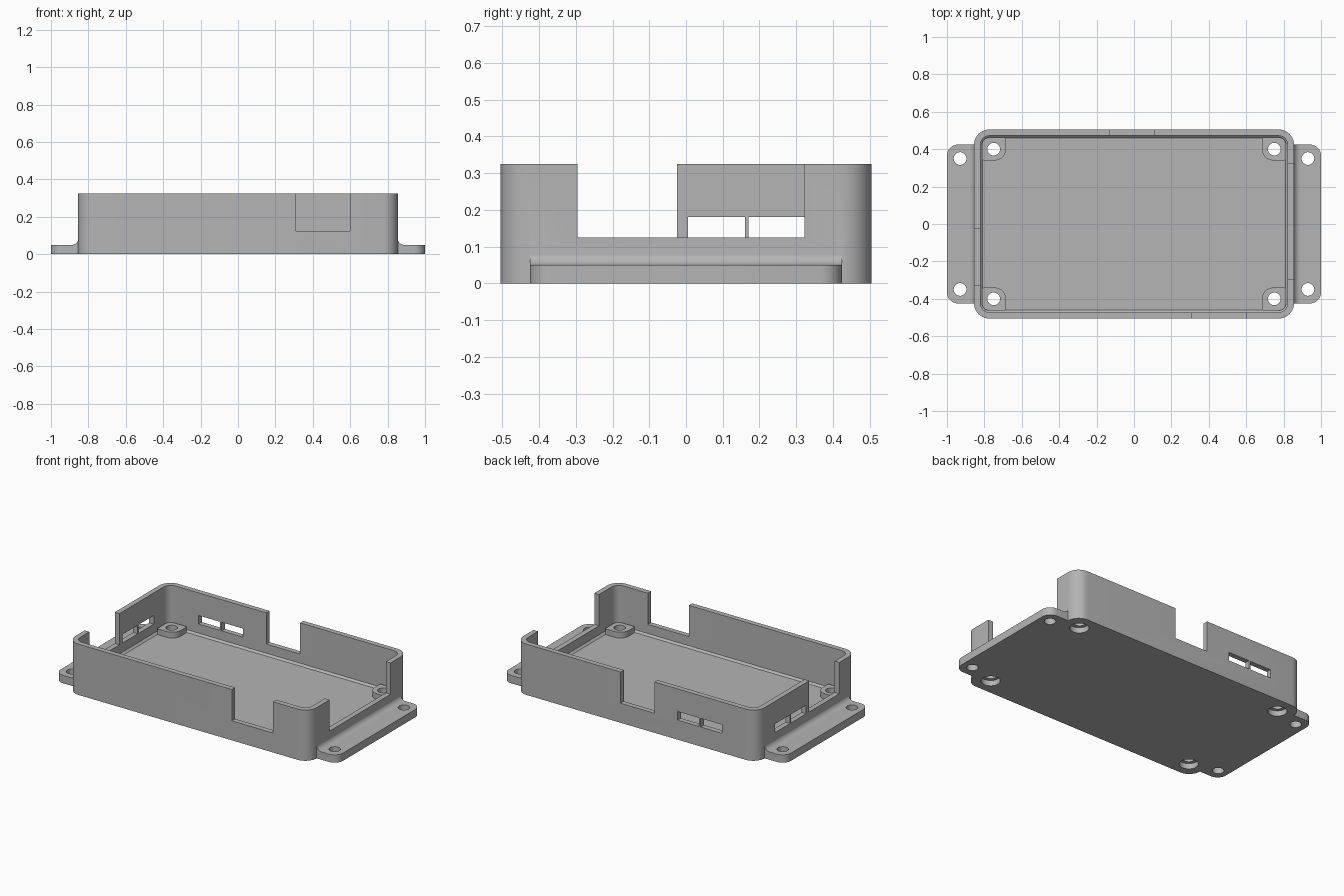
import bpy, bmesh, math

if "Cube" in bpy.data.objects:
    bpy.data.objects.remove(bpy.data.objects["Cube"], do_unlink=True)

grey = bpy.data.materials.new("light_grey_plastic")
grey.use_nodes = True
grey.diffuse_color = (0.46, 0.46, 0.46, 1)
grey.node_tree.nodes["Principled BSDF"].inputs["Base Color"].default_value = grey.diffuse_color

WALL_X, WALL_Y, TOP = 0.855, 0.505, 0.325
THICK, FLOOR, SILL = 0.033, 0.055, 0.125


def prism(name, points, depth):
    """Closed solid: a loop of 3D points pushed along a depth vector."""
    bm = bmesh.new()
    face = bm.faces.new([bm.verts.new(p) for p in points])
    out = bmesh.ops.extrude_face_region(bm, geom=[face])
    bmesh.ops.translate(bm, vec=depth, verts=[g for g in out["geom"] if isinstance(g, bmesh.types.BMVert)])
    bmesh.ops.recalc_face_normals(bm, faces=bm.faces)
    mesh = bpy.data.meshes.new(name)
    bm.to_mesh(mesh)
    bm.free()
    ob = bpy.data.objects.new(name, mesh)
    bpy.context.collection.objects.link(ob)
    mesh.materials.append(grey)
    return ob


def rounded(name, x0, x1, y0, y1, z0, z1, radii, steps=10):
    """Upright block with four corner radii, counter-clockwise from +x +y."""
    corners = [(x1, y1, -1, -1), (x0, y1, 1, -1), (x0, y0, 1, 1), (x1, y0, -1, 1)]
    pts = []
    for i, ((x, y, sx, sy), r) in enumerate(zip(corners, radii)):
        for k in range(steps + 1):
            a = math.pi / 2 * (i + k / steps)
            pts.append((x + sx * r + r * math.cos(a), y + sy * r + r * math.sin(a), z0))
    return prism(name, pts, (0, 0, z1 - z0))


def box(name, x0, x1, y0, y1, z0, z1):
    return prism(name, [(x0, y0, z0), (x1, y0, z0), (x1, y1, z0), (x0, y1, z0)], (0, 0, z1 - z0))


def cylinder(name, x, y, r, z0, z1, n=32):
    turn = [2 * math.pi * k / n for k in range(n)]
    return prism(name, [(x + r * math.cos(a), y + r * math.sin(a), z0) for a in turn], (0, 0, z1 - z0))


def combine(target, tool, operation):
    mod = target.modifiers.new("combine", "BOOLEAN")
    mod.object, mod.operation, mod.solver = tool, operation, "EXACT"
    bpy.context.view_layer.objects.active = target
    bpy.ops.object.modifier_apply(modifier=mod.name)
    bpy.data.objects.remove(tool, do_unlink=True)


# Mounting flanges: thin plate profile with a fillet rising into the end walls
fillet, plate = 0.035, 0.05
right = [(1.05, 0), (1.05, plate)]
for k in range(9):
    a = math.pi / 2 * k / 8
    right.append((WALL_X + fillet - 0.001 - fillet * math.sin(a), plate + fillet * (1 - math.cos(a))))
outline = right + [(-x, z) for x, z in reversed(right)]
flanges = prism("mounting_flanges", [(x, -0.6, z) for x, z in outline], (0, 1.2, 0))
combine(flanges, rounded("flange_outline", -1, 1, -0.425, 0.425, -0.1, 0.2, [0.06] * 4), "INTERSECT")

# Outer box joined to the flanges, then hollowed
case = rounded("enclosure_tray", -WALL_X, WALL_X, -WALL_Y, WALL_Y, 0, TOP, [0.08] * 4)
combine(case, flanges, "UNION")
ix, iy = WALL_X - THICK, WALL_Y - THICK
pocket = rounded("pocket", -ix, ix, -iy, iy, FLOOR, TOP + 0.1, [0.05] * 4)
bm = bmesh.new()
bm.from_mesh(pocket.data)
for v in bm.verts:
    if v.co.z < FLOOR + 0.01:
        v.co.x *= (ix - 0.012) / ix
        v.co.y *= (iy - 0.012) / iy
low = [f for f in bm.faces if all(v.co.z < FLOOR + 0.01 for v in f.verts)]
bm.to_mesh(pocket.data)
bm.free()
# straight wall above a small chamfer at the floor
for v in pocket.data.vertices:
    if v.co.z > TOP:
        v.co.z = FLOOR + 0.012
combine(case, pocket, "DIFFERENCE")
combine(case, rounded("pocket_upper", -ix, ix, -iy, iy, FLOOR + 0.012, TOP + 0.1, [0.05] * 4), "DIFFERENCE")

# Corner bosses, each with a large round toward the middle
for i, (sx, sy) in enumerate([(1, 1), (-1, 1), (-1, -1), (1, -1)]):
    xs = sorted([sx * 0.685, sx * 0.812])
    ys = sorted([sy * 0.34, sy * 0.462])
    radii = [0.01] * 4
    radii[i] = 0.035
    radii[(i + 2) % 4] = 0.06
    combine(case, rounded("boss", *xs, *ys, FLOOR - 0.02, 0.092, radii), "UNION")

# Screw holes, counterbored under the bosses
for sx in (-1, 1):
    for sy in (-1, 1):
        combine(case, cylinder("flange_hole", sx * 0.93, sy * 0.35, 0.034, -0.1, 0.2), "DIFFERENCE")
        combine(case, cylinder("boss_hole", sx * 0.75, sy * 0.4, 0.034, -0.1, 0.2), "DIFFERENCE")
        combine(case, cylinder("counterbore", sx * 0.75, sy * 0.4, 0.056, -0.1, 0.035), "DIFFERENCE")

# Wall openings: notches open to the rim, and paired slots
E, P, H = 0.92, 0.6, 0.18
openings = [
    (0.31, 0.6, -P, -0.44, SILL, 0.5),
    (-0.13, 0.11, 0.44, P, SILL, 0.5),
    (0.78, E, -0.295, 0.322, SILL, 0.5),
    (-E, -0.78, -0.33, -0.025, SILL, 0.5),
    (-E, -0.78, 0.005, 0.16, SILL, H),
    (-E, -0.78, 0.17, 0.322, SILL, H),
    (-0.61, -0.458, 0.44, P, SILL, H),
    (-0.447, -0.295, 0.44, P, SILL, H),
]
for bounds in openings:
    combine(case, box("opening", *bounds), "DIFFERENCE")

bpy.ops.object.select_all(action="DESELECT")
case.select_set(True)
bpy.context.view_layer.objects.active = case
bpy.ops.object.shade_smooth_by_angle(angle=math.radians(30))
